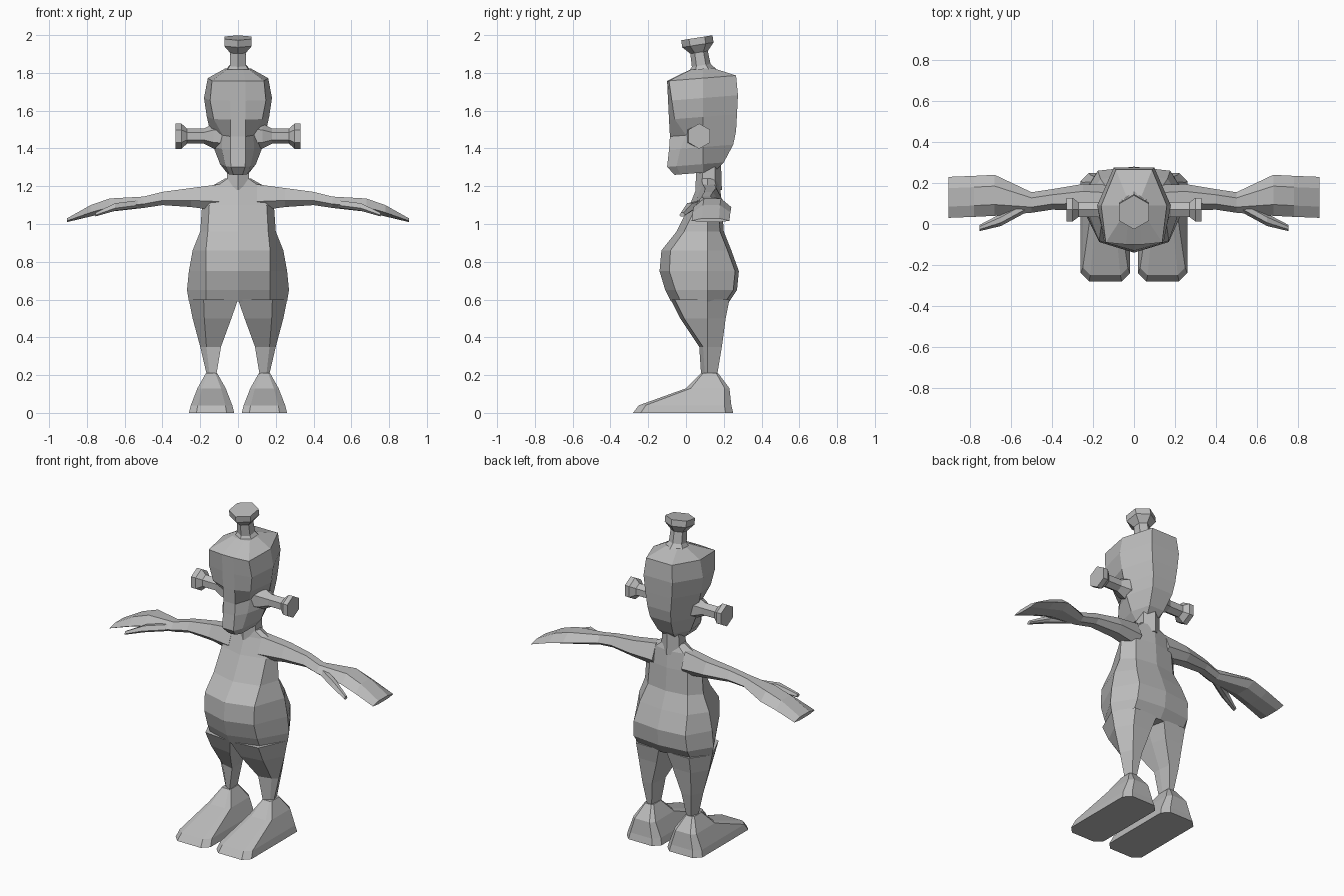
import bpy, bmesh, math
from mathutils import Matrix, Vector

cube = bpy.data.objects.get("Cube")
if cube:
    bpy.data.objects.remove(cube, do_unlink=True)

grey = bpy.data.materials.new("plain grey")
grey.use_nodes = True
colour = (.5, .5, .5, 1)
grey.diffuse_color = colour
grey.node_tree.nodes["Principled BSDF"].inputs["Base Color"].default_value = colour

SIDE_LINE = .115  # depth of the seam down the flanks


def loft(name, rings, mirror=False):
    """Skin a list of equal-length point rings and cap both ends."""
    bm = bmesh.new()
    loops = [[bm.verts.new(point) for point in ring] for ring in rings]
    count = len(loops[0])
    for lower, upper in zip(loops, loops[1:]):
        for i in range(count):
            j = (i + 1) % count
            bm.faces.new((lower[i], lower[j], upper[j], upper[i]))
    bm.faces.new(loops[0])
    bm.faces.new(loops[-1])
    if mirror:
        geometry = bm.verts[:] + bm.edges[:] + bm.faces[:]
        copied = bmesh.ops.duplicate(bm, geom=geometry)["geom"]
        verts = [item for item in copied if isinstance(item, bmesh.types.BMVert)]
        bmesh.ops.scale(bm, vec=(-1, 1, 1), verts=verts)
    bmesh.ops.recalc_face_normals(bm, faces=bm.faces[:])
    mesh = bpy.data.meshes.new(name)
    bm.to_mesh(mesh)
    bm.free()
    mesh.materials.append(grey)
    bpy.context.collection.objects.link(bpy.data.objects.new(name, mesh))


def symmetrical(half_ring, z, tilt=0):
    """Complete a level ring from its left half, listed front to back."""
    right = [(-x, y) for x, y in reversed(half_ring) if x > 0]
    return [(x, y, z + tilt * y) for x, y in half_ring + right]


def torso_ring(z, half, front, back):
    chest_edge = min(.8 * half, .17)
    return symmetrical([(0, front), (chest_edge, front + .2 * half), (half, SIDE_LINE),
                        (.68 * half, back - .02), (0, back)], z)


def leg_ring(z, inner, outer, front, back):
    width = outer - inner
    return [(inner, front, z), (outer - .3 * width, front + .02, z), (outer, SIDE_LINE, z),
            (outer - .3 * width, back, z), (inner + .1 * width, back, z), (inner, SIDE_LINE, z)]


def foot_ring(z, half, toe, heel):
    cut = half / 3
    outline = [(cut - half, toe), (half - cut, toe), (half, toe + cut),
               (half, heel - cut), (half - cut, heel), (cut - half, heel),
               (-half, heel - cut), (-half, toe + cut)]
    return [(x + .14, y, z) for x, y in outline]


def limb_ring(x, y, z, depth, height):
    """Flattened hexagon across the arm, with its edges drooping a little."""
    edge, near = z - .3 * height, .45 * depth
    return [(x, y - depth, edge), (x, y - near, z + height), (x, y + near, z + height),
            (x, y + depth, edge), (x, y + near, z - height), (x, y - near, z - height)]


def head_ring(z, half, front, back, hollow):
    """The nose ridge stands proud of the cheeks by the hollow."""
    cheek = half * (.9 - 4 * hollow)
    nose = min(.04, .4 * half)
    return symmetrical([(nose, front), (cheek, front + hollow), (half, .09),
                        (.55 * half, back)], z, tilt=.08)


def spindle(name, profile, placement, mirror=False):
    """Six-sided turned part along local z."""
    corners = [math.tau * (k / 6 + 1 / 4) for k in range(6)]
    loft(name, [[placement @ Vector((radius * math.cos(a), radius * math.sin(a), height))
                 for a in corners] for height, radius in profile], mirror)


# Pear-shaped torso
loft("torso", [
    torso_ring(z=.59, half=.26, front=-.08, back=.23),
    torso_ring(z=.65, half=.27, front=-.11, back=.27),
    torso_ring(z=.75, half=.26, front=-.14, back=.28),
    torso_ring(z=.86, half=.24, front=-.13, back=.24),
    torso_ring(z=.96, half=.2, front=-.05, back=.2),
    torso_ring(z=1.1, half=.19, front=.02, back=.19),
    torso_ring(z=1.2, half=.14, front=.06, back=.18),
    torso_ring(z=1.24, half=.07, front=.07, back=.17),
])

# Neck
spindle("neck", [(0, .07), (.15, .065)], Matrix.Translation((0, .12, 1.18)))

# Legs tapering to the ankles
loft("legs", [
    leg_ring(z=.6, inner=0, outer=.26, front=-.08, back=.23),
    leg_ring(z=.5, inner=.035, outer=.24, front=-.03, back=.21),
    leg_ring(z=.35, inner=.09, outer=.2, front=.07, back=.19),
    leg_ring(z=.2, inner=.115, outer=.165, front=.08, back=.165),
], mirror=True)

# Wedge feet
loft("feet", [
    foot_ring(z=0, half=.12, toe=-.28, heel=.25),
    foot_ring(z=.04, half=.11, toe=-.25, heel=.24),
    foot_ring(z=.13, half=.075, toe=0, heel=.23),
    foot_ring(z=.21, half=.03, toe=.08, heel=.17),
], mirror=True)

# Arms ending in mitten hands
loft("arms", [
    limb_ring(x=.1, y=.12, z=1.14, depth=.07, height=.07),
    limb_ring(x=.25, y=.13, z=1.14, depth=.065, height=.05),
    limb_ring(x=.4, y=.12, z=1.135, depth=.05, height=.035),
    limb_ring(x=.5, y=.105, z=1.115, depth=.05, height=.03),
    limb_ring(x=.68, y=.14, z=1.1, depth=.1, height=.035),
    limb_ring(x=.78, y=.135, z=1.07, depth=.1, height=.03),
    limb_ring(x=.905, y=.13, z=1.02, depth=.1, height=.01),
], mirror=True)

# Thumbs
loft("thumbs", [
    limb_ring(x=.53, y=.085, z=1.105, depth=.03, height=.02),
    limb_ring(x=.65, y=.02, z=1.09, depth=.03, height=.02),
    limb_ring(x=.755, y=-.02, z=1.05, depth=.015, height=.01),
], mirror=True)

# Head with a nose ridge between sunken eye sockets
loft("head", [
    head_ring(z=1.265, half=.06, front=-.06, back=.15, hollow=.03),
    head_ring(z=1.31, half=.095, front=-.1, back=.2, hollow=.05),
    head_ring(z=1.4, half=.13, front=-.09, back=.25, hollow=.06),
    head_ring(z=1.47, half=.145, front=-.085, back=.265, hollow=.085),
    head_ring(z=1.56, half=.165, front=-.09, back=.27, hollow=.03),
    head_ring(z=1.66, half=.18, front=-.095, back=.275, hollow=.02),
    head_ring(z=1.765, half=.16, front=-.1, back=.265, hollow=.01),
    head_ring(z=1.815, half=.07, front=.02, back=.14, hollow=.01),
])

# Bolts on both sides of the head
sideways = Matrix(((0, 0, 1, 0), (1, 0, 0, .07), (0, 1, 0, 1.465), (0, 0, 0, 1)))
spindle("side_bolts", [(.08, .075), (.13, .065), (.18, .04), (.27, .04), (.3, .067), (.33, .067)],
        sideways, mirror=True)

# Bolt on the crown, leaning forward
lean = Matrix.Translation((0, .085, 1.81)) @ Matrix.Rotation(math.radians(9), 4, "X")
spindle("top_bolt", [(0, .075), (.03, .05), (.1, .047), (.14, .084), (.178, .084)], lean)
